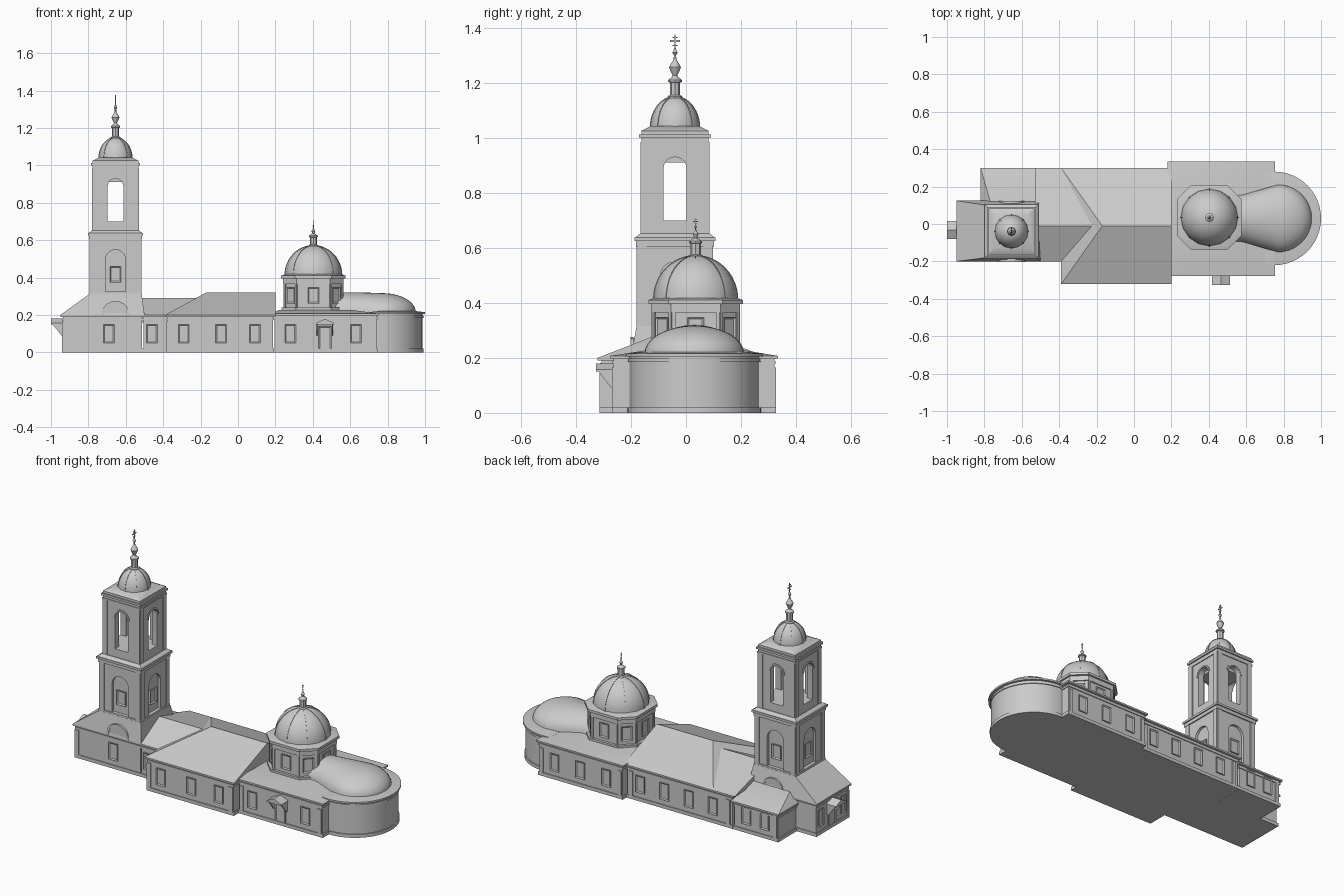
import bpy, bmesh, math
from mathutils import Matrix, Vector

if "Cube" in bpy.data.objects:
    bpy.data.objects.remove(bpy.data.objects["Cube"])

stone = bpy.data.materials.new("pale_grey")
stone.diffuse_color = (0.6, 0.6, 0.6, 1)
stone.use_nodes = True
stone.node_tree.nodes["Principled BSDF"].inputs["Base Color"].default_value = stone.diffuse_color


def add(name, verts, faces, loc=(0, 0, 0), angle=0):
    me = bpy.data.meshes.new(name)
    m = Matrix.Translation(loc) @ Matrix.Rotation(angle, 4, 'Z')
    me.from_pydata([m @ Vector(v) for v in verts], [], faces)
    bm = bmesh.new()
    bm.from_mesh(me)
    bmesh.ops.recalc_face_normals(bm, faces=bm.faces)
    bm.to_mesh(me)
    bm.free()
    me.materials.append(stone)
    ob = bpy.data.objects.new(name, me)
    bpy.context.collection.objects.link(ob)
    return ob


def loft(name, rings, loc=(0, 0, 0), angle=0):
    """Skin equal-length closed rings and cap both ends."""
    n = len(rings[0])
    faces = [(k * n + i, k * n + (i + 1) % n, (k + 1) * n + (i + 1) % n, (k + 1) * n + i)
             for k in range(len(rings) - 1) for i in range(n)]
    faces += [tuple(range(n)), tuple(range((len(rings) - 1) * n, len(rings) * n))]
    return add(name, [v for r in rings for v in r], faces, loc, angle)


def slab(name, poly, z0, z1, top=None, loc=(0, 0, 0)):
    return loft(name, [[(x, y, z0) for x, y in poly], [(x, y, z1) for x, y in top or poly]], loc)


def panel(name, poly, d0, d1, loc, angle):
    """Upright (u, z) outline, extruded outward from d0 to d1; faces -y at angle 0."""
    return loft(name, [[(u, -d, z) for u, z in poly] for d in (d0, d1)], loc, angle)


def rect(x0, x1, y0, y1):
    return [(x0, y0), (x1, y0), (x1, y1), (x0, y1)]


def square(h):
    return rect(-h, h, -h, h)


def chamfered(h, c):
    return [(c, -h), (h, -c), (h, c), (c, h), (-c, h), (-h, c), (-h, -c), (-c, -h)]


def lathe(name, profile, loc, n=16):
    return loft(name, [[(r * math.cos(2 * math.pi * i / n), r * math.sin(2 * math.pi * i / n), z)
                        for i in range(n)] for r, z in profile], loc)


def arc(r, z, n=10, rz=None):
    return [(-r * math.cos(math.pi * i / n), z + (rz or r) * math.sin(math.pi * i / n)) for i in range(n + 1)]


def arched_wall(W, w, z0, z1, spring):
    return [(-W, z0), (-w, z0)] + arc(w, spring) + [(w, z0), (W, z0), (W, z1), (-W, z1)]


def grow(poly, d):
    """Offset a counter-clockwise outline outward."""
    out = []
    for i, p in enumerate(poly):
        p, a, b = Vector(p), Vector(poly[i - 1]), Vector(poly[(i + 1) % len(poly)])
        e, f = (p - a).normalized(), (b - p).normalized()
        n1, n2 = Vector((e.y, -e.x)), Vector((f.y, -f.x))
        out.append(tuple(p + (n1 + n2) * d / (1 + n1.dot(n2))))
    return out


def window(name, loc, angle, w, h, depth=0.006):
    """Raised frame with a sunk pane; loc is the middle of the sill line."""
    ob = panel(name, [(-w, 0), (w, 0), (w, h), (-w, h)], -0.004, depth, loc, angle)
    bm = bmesh.new()
    bm.from_mesh(ob.data)
    out = Vector((math.sin(angle), -math.cos(angle), 0))
    front = max(bm.faces, key=lambda f: f.normal.dot(out))
    bmesh.ops.inset_region(bm, faces=[front], thickness=0.009)
    bmesh.ops.translate(bm, verts=front.verts[:], vec=out * -(depth - 0.001))
    bm.to_mesh(ob.data)
    bm.free()


def block(name, poly, top):
    """Walls with plinth and stepped cornice; poly is the cornice outline."""
    wall = grow(poly, -0.014)
    slab(name + "_wall", wall, 0, top, None)
    slab(name + "_plinth", grow(wall, 0.006), 0, 0.02)
    slab(name + "_frieze", grow(wall, 0.005), top - 0.03, top - 0.018)
    slab(name + "_cornice", poly, top - 0.01, top)


# Long body: west block, annex, nave, church, apse
apse = [(0.7, -0.22)] + [(0.75 + 0.25 * math.sin(math.pi * i / 24), 0.03 - 0.25 * math.cos(math.pi * i / 24))
                         for i in range(25)] + [(0.7, 0.28)]
block("west_block", rect(-0.95, -0.5, -0.2, 0.125), 0.2)
block("annex", rect(-0.82, -0.505, 0.1, 0.3), 0.17)
block("link", rect(-0.52, -0.36, -0.2, 0.3), 0.2)
block("nave", rect(-0.39, 0.2, -0.322, 0.3), 0.2)
block("church", rect(0.18, 0.755, -0.277, 0.335), 0.207)
block("apse", apse, 0.215)

# Roofs
T = (-0.655, -0.04)
slab("west_roof", rect(-0.95, -0.5, -0.2, 0.125), 0.2, 0.315, rect(-0.79, -0.515, -0.18, 0.1))
slab("annex_roof", rect(-0.82, -0.505, 0.1, 0.3), 0.17, 0.225, rect(-0.77, -0.505, 0.1, 0.125))
add("link_roof", [(x, y, z) for x in (-0.53, -0.2) for y, z in ((-0.2, 0.2), (0.3, 0.2), (-0.01, 0.29))],
    [(0, 1, 2), (3, 4, 5), (0, 1, 4, 3), (1, 2, 5, 4), (2, 0, 3, 5)])
add("nave_roof", [(-0.39, -0.322, 0.2), (0.2, -0.322, 0.2), (0.2, 0.3, 0.2), (-0.39, 0.3, 0.2),
                  (-0.17, -0.01, 0.32), (0.2, -0.01, 0.32)],
    [(0, 1, 5, 4), (1, 2, 5), (2, 3, 4, 5), (3, 0, 4), (0, 1, 2, 3)])
slab("church_roof", rect(0.18, 0.755, -0.277, 0.335), 0.207, 0.228, rect(0.22, 0.6, -0.14, 0.21))
slab("apse_roof", apse, 0.215, 0.222, grow(apse, -0.06))

# Apse vault: tapered barrel that ends in a rounded cap
sections = [(0.5, 0.12, 0.105), (0.58, 0.127, 0.105), (0.68, 0.155, 0.104)]
sections += [(0.77 + 0.18 * math.sin(t), 0.18 * math.cos(t) + 0.001, 0.1 * math.cos(t) + 0.001)
             for t in [math.pi / 2 * i / 10 for i in range(11)]]
loft("apse_vault", [[(x, 0.03 + u, z) for u, z in arc(w, 0.216, 16, h)] for x, w, h in sections])


def dome(name, loc, r, z, h):
    steps = [math.pi / 2 * i / 12 for i in range(12)]
    lathe(name, [(r * math.cos(t), z + h * math.sin(t)) for t in steps] + [(0.01, z + h)], loc)
    for k in range(4):
        panel(name + "_rib", arc(r + 0.002, z, 24, h + 0.002), -0.002, 0.002, loc, k * math.pi / 4)


def finial(name, loc, z, s):
    """Onion, stem and cross of height s above z."""
    prof = [(0.09, 0), (0.05, 0.1), (0.1, 0.2), (0.13, 0.28), (0.09, 0.36), (0.03, 0.45), (0.025, 0.55),
            (0.06, 0.6), (0.03, 0.66), (0.01, 0.72)]
    lathe(name + "_onion", [(r * s, z + q * s) for r, q in prof], loc, 12)
    for nm, half, q0, q1 in (("post", 0.016, 0.65, 1), ("bar", 0.11, 0.84, 0.875), ("short_bar", 0.06, 0.92, 0.945),
                             ("foot_bar", 0.06, 0.745, 0.77)):
        slab(name + "_cross_" + nm, rect(-0.012 * s, 0.012 * s, -half * s, half * s), z + q0 * s, z + q1 * s, None, loc)


# Octagonal drum and large dome
C = (0.403, 0.035, 0)
slab("drum_base", chamfered(0.17, 0.094), 0.2, 0.24, None, C)
slab("drum", chamfered(0.155, 0.086), 0.22, 0.4, None, C)
slab("drum_frieze", chamfered(0.162, 0.09), 0.365, 0.395, None, C)
slab("drum_cornice", chamfered(0.172, 0.098), 0.395, 0.41, None, C)
slab("drum_cap", chamfered(0.172, 0.098), 0.41, 0.418, chamfered(0.15, 0.075), C)
for k in range(8):
    a, d = k * math.pi / 4, (0.155, 0.1704)[k % 2]
    px, py = C[0] + d * math.sin(a), C[1] - d * math.cos(a)
    window("drum_window", (px, py, 0.262), a, 0.03, 0.085)
    hw = (0.086, 0.0488)[k % 2]
    for s in (-1, 1):
        panel("drum_pilaster", [(s * hw, 0.24), (s * (hw - 0.012), 0.24), (s * (hw - 0.012), 0.37), (s * hw, 0.37)],
              -0.003, 0.006, (px, py, 0), a)
dome("large_dome", C, 0.153, 0.412, 0.16)
lathe("large_lantern", [(0.026, 0.56), (0.026, 0.572), (0.019, 0.576), (0.019, 0.615), (0.024, 0.618),
                        (0.024, 0.624), (0.008, 0.635)], C, 8)
finial("large_dome_finial", C, 0.627, 0.08)

# Bell tower, lower tier with arched niches
L = (*T, 0)
slab("tower_core", square(0.119), 0.2, 0.63, None, L)
slab("tower_foot", square(0.139), 0.2, 0.325, None, L)
for k in range(4):
    a = k * math.pi / 2
    out = Vector((math.sin(a), -math.cos(a), 0))
    panel("lower_wall", arched_wall(0.134 if k % 2 == 0 else 0.119, 0.054, 0.32, 0.63, 0.495), 0.118, 0.134, L, a)
    window("lower_window", Vector(L) + out * 0.119 + Vector((0, 0, 0.375)), a, 0.03, 0.085, 0.008)
    # Open bell tier
    W = 0.121 if k % 2 == 0 else 0.086
    panel("bell_wall", arched_wall(W, 0.042, 0.7, 1.0, 0.888), 0.086, 0.121, L, a)
    panel("bell_arch_trim", arc(0.053, 0.888) + arc(0.043, 0.888)[::-1], 0.12, 0.126, L, a)
    for s in (-1, 1):
        for nm, h, z0, z1 in (("lower", 0.134, 0.325, 0.61), ("bell", 0.121, 0.65, 0.985)):
            panel(nm + "_pilaster", [(s * h, z0), (s * (h - 0.03), z0), (s * (h - 0.03), z1), (s * h, z1)],
                  h - 0.004, h + 0.005, L, a)
    # Half-round attic panels at the foot
    if k != 1:
        panel("lunette", arc(0.07, 0.2), 0.13, 0.158, L, a)
        panel("lunette_rim", arc(0.075, 0.2) + arc(0.06, 0.2)[::-1], 0.15, 0.162, L, a)
slab("tier_frieze", square(0.141), 0.605, 0.625, None, L)
slab("tier_cornice", square(0.148), 0.625, 0.638, None, L)
slab("tier_slope", square(0.144), 0.638, 0.652, square(0.126), L)
slab("bell_parapet", square(0.121), 0.64, 0.7, None, L)
slab("bell_ceiling", square(0.09), 0.91, 1.0, None, L)
for h, z0, z1 in ((0.126, 0.975, 0.985), (0.122, 0.985, 1.0), (0.13, 1.0, 1.012), (0.122, 1.012, 1.025)):
    slab("tower_cornice", square(h), z0, z1, None, L)
slab("tower_cap", square(0.122), 1.025, 1.042, square(0.088), L)
dome("tower_dome", L, 0.09, 1.035, 0.115)
lathe("tower_lantern", [(0.027, 1.135), (0.027, 1.15), (0.019, 1.155), (0.019, 1.2), (0.025, 1.203),
                        (0.025, 1.21), (0.012, 1.22)], L, 8)
finial("tower_finial", L, 1.21, 0.165)

# Windows along the body
rows = [(-0.186, 0, (-0.69, -0.46)), (-0.308, 0, (-0.29, -0.09, 0.09)), (-0.263, 0, (0.28, 0.63)),
        (0.321, math.pi, (0.3, 0.47, 0.64)), (0.286, math.pi, (0.1, -0.06, -0.22, -0.38, -0.6, -0.72))]
for y, a, xs in rows:
    for x in xs:
        window("wall_window", (x, y, 0.05), a, 0.029, 0.1)
for y in (-0.14, 0.07):
    window("west_window", (-0.936, y, 0.05), -math.pi / 2, 0.022, 0.1)

# Corner pilasters
for x, y in ((-0.93, -0.186), (-0.4, -0.186), (-0.37, -0.308), (0.17, -0.308), (0.21, -0.263), (0.725, -0.263),
             (0.21, 0.321), (0.725, 0.321), (0.16, 0.286), (-0.48, 0.286), (-0.79, 0.286)):
    slab("corner_pilaster", rect(-0.012, 0.012, -0.006, 0.006), 0.01, 0.165, None, (x, y, 0))

# Doors with gabled canopies on brackets, south and west
for name, loc, a in (("south", (0.465, -0.263, 0), 0), ("west", (-0.936, -0.033, 0), -math.pi / 2)):
    reach = 0.064
    window(name + "_door", (loc[0], loc[1], 0.01), a, 0.034, 0.13)
    panel(name + "_canopy", [(-0.048, 0.15), (0.048, 0.15), (0.048, 0.157), (0, 0.18), (-0.048, 0.157)],
          -0.005, reach, loc, a)
    for s in (-1, 1):
        u0, u1 = s * 0.038, s * 0.044
        loft(name + "_bracket", [[(u, 0, 0.09), (u, -0.008, 0.09), (u, -0.055, 0.15), (u, 0, 0.15)]
                                 for u in (u0, u1)], loc, a)

# Smooth rounded parts, keep edges sharp
bpy.ops.object.select_all(action='SELECT')
bpy.context.view_layer.objects.active = bpy.context.selected_objects[0]
bpy.ops.object.shade_smooth_by_angle(angle=math.radians(30))
